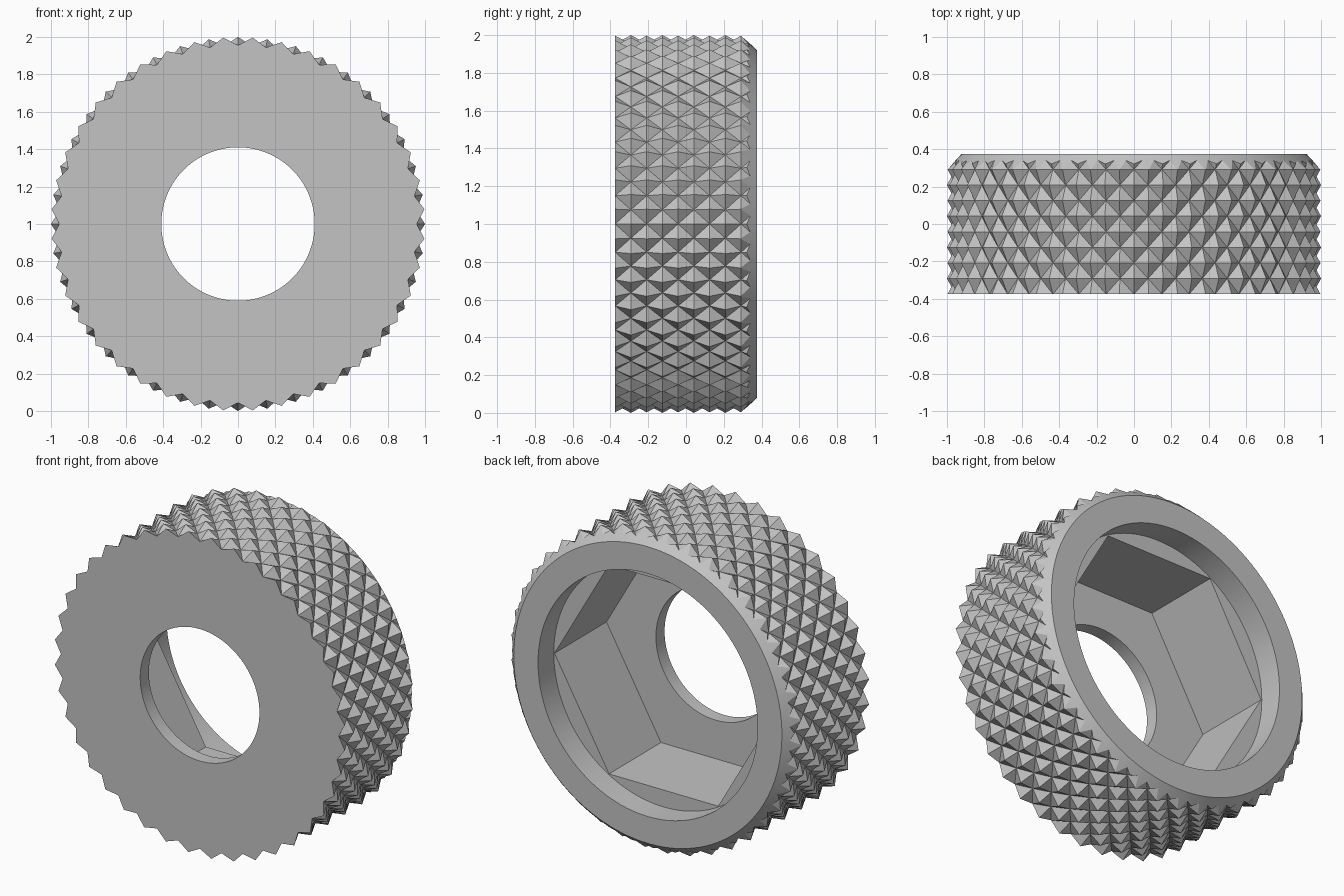
import bpy, bmesh, math

cube = bpy.data.objects.get("Cube")
if cube:
    bpy.data.objects.remove(cube, do_unlink=True)

HALF_DEPTH = 0.375
TEETH = 40
ROWS = 9
PEAK, VALLEY = 1.0, 0.955
STEP = 2 * HALF_DEPTH / ROWS


def on_axis(radius, angle, y):
    """Point around the y axis, with the wheel resting on the ground."""
    return (radius * math.cos(angle), y, 1 + radius * math.sin(angle))


def finish(name, bm):
    bmesh.ops.recalc_face_normals(bm, faces=bm.faces)
    mesh = bpy.data.meshes.new(name)
    bm.to_mesh(mesh)
    bm.free()
    obj = bpy.data.objects.new(name, mesh)
    bpy.context.collection.objects.link(obj)
    return obj


def turned(name, profile, sides=128):
    """Closed solid turned from (radius, y) pairs."""
    bm = bmesh.new()
    rings = [[bm.verts.new(on_axis(r, math.tau * i / sides, y)) for i in range(sides)]
             for r, y in profile]
    for low, high in zip(rings, rings[1:]):
        for i in range(sides):
            j = (i + 1) % sides
            bm.faces.new((low[i], low[j], high[j], high[i]))
    bm.faces.new(rings[0])
    bm.faces.new(rings[-1])
    return finish(name, bm)


def knurled(name):
    """Solid covered in diamond pyramids: peaks and valleys alternate."""
    bm = bmesh.new()
    n = TEETH * 2
    rings = []
    for k in range(ROWS + 2):
        y = -HALF_DEPTH + k * STEP
        rings.append([bm.verts.new(on_axis(PEAK if (i + k) % 2 else VALLEY,
                                           math.tau * i / n, y)) for i in range(n)])
    for k in range(ROWS + 1):
        for i in range(n):
            j = (i + 1) % n
            a, b, c, d = rings[k][i], rings[k][j], rings[k + 1][j], rings[k + 1][i]
            # split each cell along its valley line
            if (i + k) % 2:
                bm.faces.new((a, b, d))
                bm.faces.new((b, c, d))
            else:
                bm.faces.new((a, b, c))
                bm.faces.new((a, c, d))
    bm.faces.new(rings[0])
    bm.faces.new(rings[-1])
    return finish(name, bm)


def carve(target, cutter, operation):
    mod = target.modifiers.new(cutter.name, "BOOLEAN")
    mod.operation = operation
    mod.solver = "EXACT"
    mod.object = cutter
    cutter.hide_render = True
    bpy.context.view_layer.objects.active = target
    bpy.ops.object.modifier_apply(modifier=mod.name)
    bpy.data.objects.remove(cutter, do_unlink=True)


# Knurled wheel, with the back rim chamfered
wheel = knurled("knurled_thumbwheel")
carve(wheel, turned("chamfer_trim", [(1.2, -0.6), (1.2, 0.072), (0.922, HALF_DEPTH)]),
      "INTERSECT")

# Round recess, hexagonal pocket and through bore
carve(wheel, turned("round_recess", [(0.755, 0.22), (0.755, 0.6)]), "DIFFERENCE")
carve(wheel, turned("hex_pocket", [(0.75, -0.29), (0.75, 0.4)], sides=6), "DIFFERENCE")
carve(wheel, turned("bore", [(0.41, -0.6), (0.41, 0.1)]), "DIFFERENCE")

# Plain grey finish
grey = bpy.data.materials.new("plain_grey")
grey.use_nodes = True
colour = (0.55, 0.55, 0.55, 1)
grey.diffuse_color = colour
grey.node_tree.nodes["Principled BSDF"].inputs["Base Color"].default_value = colour
wheel.data.materials.clear()
wheel.data.materials.append(grey)
for poly in wheel.data.polygons:
    poly.material_index = 0

# Smooth round walls, crisp facets
bpy.ops.object.select_all(action="DESELECT")
wheel.select_set(True)
bpy.context.view_layer.objects.active = wheel
bpy.ops.object.shade_smooth_by_angle(angle=math.radians(12))
